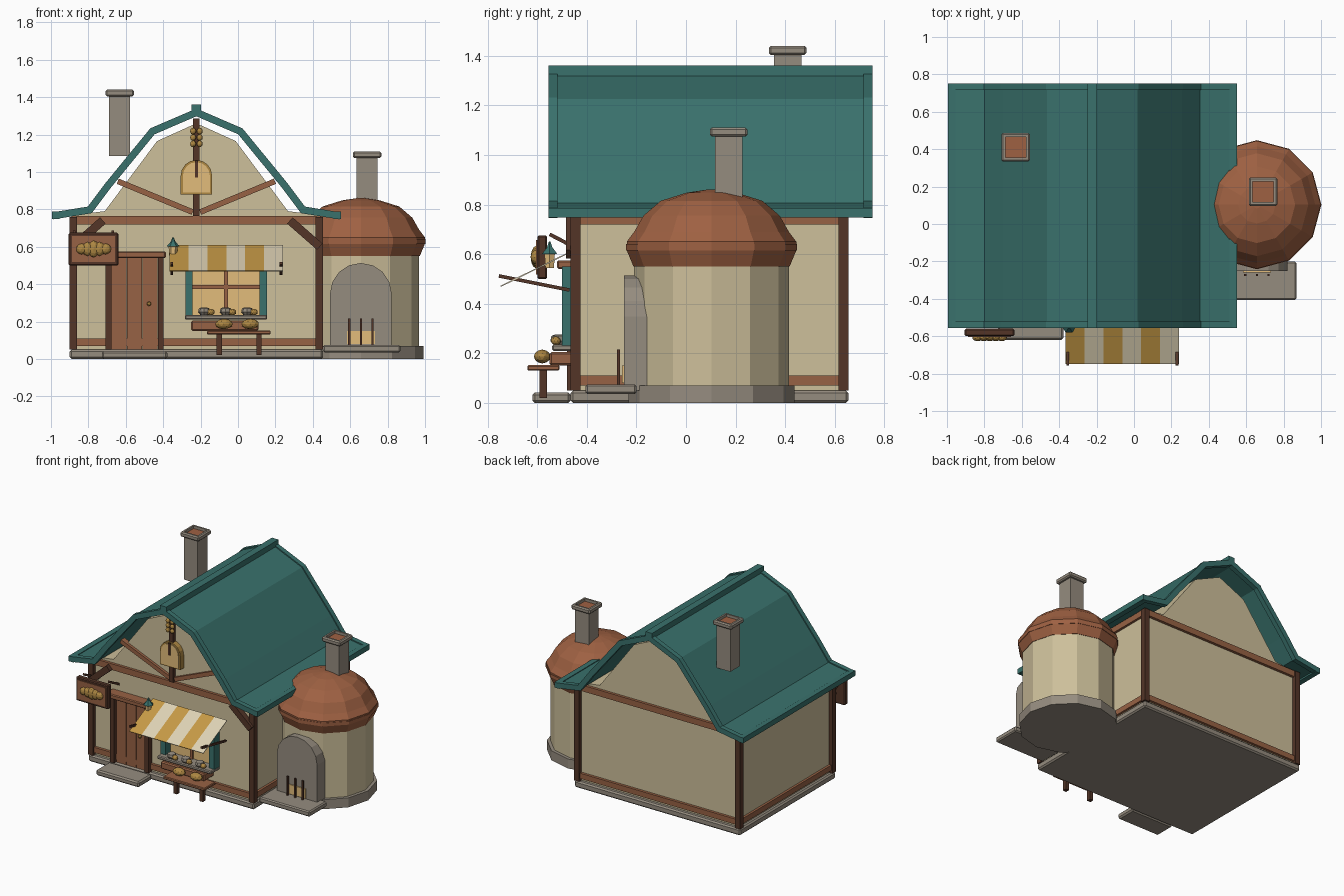
import bpy, bmesh, math
from mathutils import Vector, Matrix

if "Cube" in bpy.data.objects:
    bpy.data.objects.remove(bpy.data.objects["Cube"], do_unlink=True)


def material(name, *srgb):
    mat = bpy.data.materials.new(name)
    color = [(c / 255) ** 2.2 for c in srgb] + [1]
    mat.use_nodes = True
    mat.diffuse_color = color
    mat.node_tree.nodes["Principled BSDF"].inputs["Base Color"].default_value = color
    return mat


plaster = material("cream plaster", 204, 190, 153)
dark_wood = material("dark wood", 84, 56, 44)
wood = material("warm wood", 150, 98, 70)
clay = material("terracotta", 157, 97, 68)
stone = material("grey stone", 148, 139, 126)
teal = material("teal roof", 60, 113, 108)
glow = material("warm glow", 226, 187, 122)
mustard = material("mustard cloth", 198, 153, 72)
linen = material("linen cloth", 222, 210, 180)
crust = material("golden crust", 172, 134, 68)


def finish(name, bm, *mats):
    bmesh.ops.recalc_face_normals(bm, faces=bm.faces)
    mesh = bpy.data.meshes.new(name)
    bm.to_mesh(mesh)
    bm.free()
    for mat in mats:
        mesh.materials.append(mat)
    obj = bpy.data.objects.new(name, mesh)
    bpy.context.collection.objects.link(obj)
    return obj


def box(name, mat, x, y, z, bevel=0):
    bm = bmesh.new()
    bmesh.ops.create_cube(bm, size=1)
    for v in bm.verts:
        v.co = [r[0] if c < 0 else r[1] for r, c in zip((x, y, z), v.co)]
    obj = finish(name, bm, mat)
    if bevel:
        mod = obj.modifiers.new("Bevel", "BEVEL")
        mod.width, mod.segments = bevel, 1
    return obj


def beam(name, mat, start, end, width, depth):
    """Square timber running from start to end."""
    start, end = Vector(start), Vector(end)
    bm = bmesh.new()
    bmesh.ops.create_cube(bm, size=1)
    axis = end - start
    side = axis.cross(Vector((0, 1, 0))).normalized()
    up = axis.cross(side).normalized()
    for v in bm.verts:
        v.co = (start + end) / 2 + axis * v.co.z + side * width * v.co.x + up * depth * v.co.y
    return finish(name, bm, mat)


def prism(name, mat, outline, front, back):
    """Front-facing outline in x and z, extruded backwards."""
    bm = bmesh.new()
    face = bm.faces.new([bm.verts.new((x, front, z)) for x, z in outline])
    moved = bmesh.ops.extrude_face_region(bm, geom=[face])["geom"]
    bmesh.ops.translate(bm, vec=(0, back - front, 0),
                        verts=[g for g in moved if isinstance(g, bmesh.types.BMVert)])
    return finish(name, bm, mat)


def arch(center, half, bottom, spring, steps=8):
    turns = [math.pi * i / steps for i in range(steps + 1)]
    curve = [(center + half * math.cos(t), spring + half * math.sin(t)) for t in turns]
    return [(center + half, bottom)] + curve + [(center - half, bottom)]


def lathe(name, mat, center, profile, sides=12):
    bm = bmesh.new()
    rings = []
    for radius, z in profile:
        turns = [math.tau * i / sides for i in range(sides)]
        rings.append([bm.verts.new((center[0] + radius * math.cos(t),
                                    center[1] + radius * math.sin(t), z)) for t in turns])
    for low, high in zip(rings, rings[1:]):
        for i in range(sides):
            j = (i + 1) % sides
            bm.faces.new((low[i], low[j], high[j], high[i]))
    bm.faces.new(rings[0])
    bm.faces.new(rings[-1])
    return finish(name, bm, mat)


def ball(name, mat, center, size):
    bm = bmesh.new()
    bmesh.ops.create_icosphere(bm, subdivisions=2, radius=1,
                               matrix=Matrix.Translation(center) @ Matrix.Diagonal((*size, 1)))
    return finish(name, bm, mat)


LEFT, RIGHT, FRONT, BACK = -.9, .455, -.465, .655
MID = (LEFT + RIGHT) / 2
WALL = FRONT + .03


def mirrored(half):
    """Half profile from the ridge outwards, completed on the other side."""
    return [(MID - x, z) for x, z in reversed(half)] + [(MID + x, z) for x, z in half if x]


# House body with gables
box("foundation", stone, (LEFT, RIGHT), (FRONT, BACK), (0, .05), .01)
gable = [(0, 1.26), (.21, 1.165), (.49, .79), (.65, .77), (.65, .04)]
prism("house_walls", plaster, mirrored(gable), WALL, BACK - .03)

# Timber frame
for x in (LEFT, RIGHT - .04):
    for y in (FRONT, BACK - .04):
        box("corner_post", dark_wood, (x, x + .04), (y, y + .04), (.05, .76))
for low, high in ((.07, .11), (.72, .765)):
    for y in (FRONT + .01, BACK - .04):
        box("long_beam", wood, (LEFT + .03, RIGHT - .03), (y, y + .03), (low, high))
    for x in (LEFT + .01, RIGHT - .04):
        box("side_beam", wood, (x, x + .03), (FRONT + .03, BACK - .03), (low, high))
for side in (-1, 1):
    beam("corner_brace", dark_wood, (MID + side * .5, FRONT, .74),
         (MID + side * .66, FRONT, .6), .045, .04)
    beam("gable_strut", wood, (MID + side * .42, WALL, .95), (MID + side * .02, WALL, .785), .03, .04)
beam("king_post", dark_wood, (MID, WALL - .01, .765), (MID, WALL - .01, 1.285), .035, .04)


# Gambrel roof: thin shell, rake boards, eaves and ridge
def roof_shell(name, y0, y1, thickness):
    half = [(0, 1.318), (.235, 1.217), (.47, .93), (.57, .797), (.767, .765)]
    bm = bmesh.new()
    rows = [[bm.verts.new((x, y, z)) for x, z in mirrored(half)] for y in (y0, y1)]
    for i in range(len(rows[0]) - 1):
        bm.faces.new((rows[0][i], rows[0][i + 1], rows[1][i + 1], rows[1][i]))
    mod = finish(name, bm, teal).modifiers.new("Solidify", "SOLIDIFY")
    mod.thickness, mod.offset, mod.use_even_offset = thickness, 0, True


EAVE_FRONT, EAVE_BACK = -.555, .752
roof_shell("roof", EAVE_FRONT + .01, EAVE_BACK - .01, .022)
for y in (EAVE_FRONT, EAVE_BACK - .036):
    roof_shell("rake_board", y, y + .036, .038)
span = (EAVE_FRONT, EAVE_BACK)
box("ridge_cap", teal, (MID - .026, MID + .026), span, (1.3, 1.36))
for side in (-1, 1):
    x = MID + side * .752
    box("eave_board", teal, (x - .02, x + .02), span, (.748, .787))


# Chimneys with a sunken flue
def chimney(x, y, bottom, top):
    r = .056
    box("chimney_shaft", stone, (x - r, x + r), (y - r, y + r), (bottom, top - .035))
    r = .076
    bm = bmesh.new()
    bmesh.ops.create_cube(bm, size=1)
    for v in bm.verts:
        v.co = (x + 2 * r * v.co.x, y + 2 * r * v.co.y, top - .018 + .036 * v.co.z)
    bmesh.ops.bevel(bm, geom=list(bm.edges), offset=.008, segments=1, affect="EDGES")
    lid = max(bm.faces, key=lambda f: f.calc_center_median().z)
    bmesh.ops.inset_individual(bm, faces=[lid], thickness=.018)
    hole = bmesh.ops.extrude_discrete_faces(bm, faces=[lid])["faces"][0]
    bmesh.ops.translate(bm, verts=hole.verts, vec=(0, 0, -.02))
    hole.material_index = 1
    finish("chimney_cap", bm, stone, clay)


chimney(-.633, .41, 1.085, 1.44)
chimney(.69, .172, .8, 1.11)

# Round oven tower
OVEN = (.657, .103)
lathe("oven_base", stone, OVEN, [(.335, 0), (.335, .07)])
lathe("oven_wall", plaster, OVEN, [(.312, .07), (.312, .58)])
lathe("oven_dome", clay, OVEN, [(.315, .55), (.342, .615), (.342, .65), (.312, .69),
                                (.275, .755), (.205, .815), (.1, .848), (.02, .86)])
lathe("oven_rim", clay, OVEN, [(.345, .615), (.345, .64)])
prism("oven_arch", stone, arch(OVEN[0], .165, .05, .348), -.25, -.1)
box("hearth_slab", stone, (RIGHT, .868), (-.405, -.2), (.035, .075), .008)
box("oven_fire", glow, (OVEN[0] - .075, OVEN[0] + .075), (-.258, -.25), (.08, .15))
for i in (-1, 0, 1):
    beam("oven_bar", dark_wood, (OVEN[0] + i * .062, -.272, .07), (OVEN[0] + i * .062, -.272, .215), .012, .012)

# Door and step
DOOR = -.553
box("door_step", stone, (DOOR - .175, DOOR + .175), (-.62, FRONT), (0, .042), .01)
for i in range(3):
    x = DOOR + (i - 1.5) * .082
    box("door_plank", wood, (x + .001, x + .081), (FRONT + .01, WALL), (.05, .54))
for side in (-1, 1):
    x = DOOR + side * .14
    box("door_jamb", dark_wood, (x - .016, x + .016), (FRONT - .015, WALL), (.05, .54))
box("door_lintel", wood, (DOOR - .167, DOOR + .167), (-.52, WALL), (.54, .575), .006)
ball("door_knob", crust, (DOOR + .077, FRONT, .295), (.012, .012, .012))

# Shop window
SHOP = -.064
box("window_pane", glow, (SHOP - .18, SHOP + .18), (WALL - .008, WALL), (.23, .55))
box("window_mullion", wood, (SHOP - .01, SHOP + .01), (WALL - .02, WALL), (.23, .55))
box("window_bar", wood, (SHOP - .18, SHOP + .18), (WALL - .018, WALL), (.375, .395))
for side in (-1, 1):
    x = SHOP + side * .198
    box("shutter", teal, (x - .02, x + .02), (-.5, WALL), (.23, .55))
box("window_sill", stone, (SHOP - .22, SHOP + .22), (-.54, WALL), (.21, .235), .006)
for i in (-1, 0, 1):
    spot = (SHOP + i * .115 - .002, -.515)
    lathe("sill_jar", stone, spot, [(.02, .235), (.032, .25), (.028, .27), (.015, .275)], 8)
    ball("sill_bun", crust, (spot[0] + .035, -.525, .25), (.022, .02, .018))

# Striped awning and its rods
for i in range(6):
    x = -.365 + i * .101
    cloth = beam("awning_stripe", (mustard, linen)[i % 2], (x + .05, -.47, .607),
                 (x + .05, -.748, .47), .101, .005)
for x in (-.355, .23):
    beam("awning_rod", dark_wood, (x, -.755, .512), (x, -.47, .455), .014, .014)

# Bread counter and table
box("counter", wood, (-.25, .11), (-.55, WALL), (.15, .205), .008)
box("table_top", wood, (-.165, .175), (-.64, -.51), (.13, .152), .005)
for x in (-.1, .112):
    box("table_leg", dark_wood, (x - .014, x + .014), (-.59, -.56), (.02, .135))
for x in (-.075, .065):
    ball("round_loaf", crust, (x, -.58, .187), (.048, .034, .028))

# Hanging sign
SIGN = (-.905, -.64)
box("sign_frame", dark_wood, SIGN, (-.6, -.56), (.5, .675), .006)
box("sign_panel", wood, (SIGN[0] + .018, SIGN[1] - .018), (-.605, -.598), (.518, .657))
for i in range(-2, 3):
    ball("sign_loaf", crust, (-.772 + i * .032, -.605, .588), (.03, .022, .045 - abs(i) * .008))
for x in SIGN:
    x += .03 if x == SIGN[0] else -.03
    beam("sign_arm", dark_wood, (x, -.58, .685), (x, WALL, .685), .02, .02)
    beam("sign_arm_brace", dark_wood, (x, -.55, .68), (x, WALL, .62), .015, .015)

# Lantern beside the awning
LAMP = (-.347, -.55)
lathe("lantern_glass", glow, LAMP, [(.02, .545), (.024, .6)], 6)
lathe("lantern_cap", teal, LAMP, [(.036, .6), (.012, .628), (.004, .65)], 6)
beam("lantern_arm", dark_wood, (*LAMP, .65), (LAMP[0], WALL, .65), .01, .01)

# Loft window and wheat ornament
prism("loft_frame", crust, arch(MID, .084, .88, .98), WALL - .04, WALL)
prism("loft_pane", glow, arch(MID, .072, .89, .98), WALL - .046, WALL - .04)
box("loft_mullion", dark_wood, (MID - .008, MID + .008), (WALL - .052, WALL - .04), (.97, 1.06))
for row in range(3):
    for side in (-1, 1):
        ball("wheat_grain", crust, (MID + side * .018, WALL - .04, 1.15 + row * .034), (.016, .014, .018))
